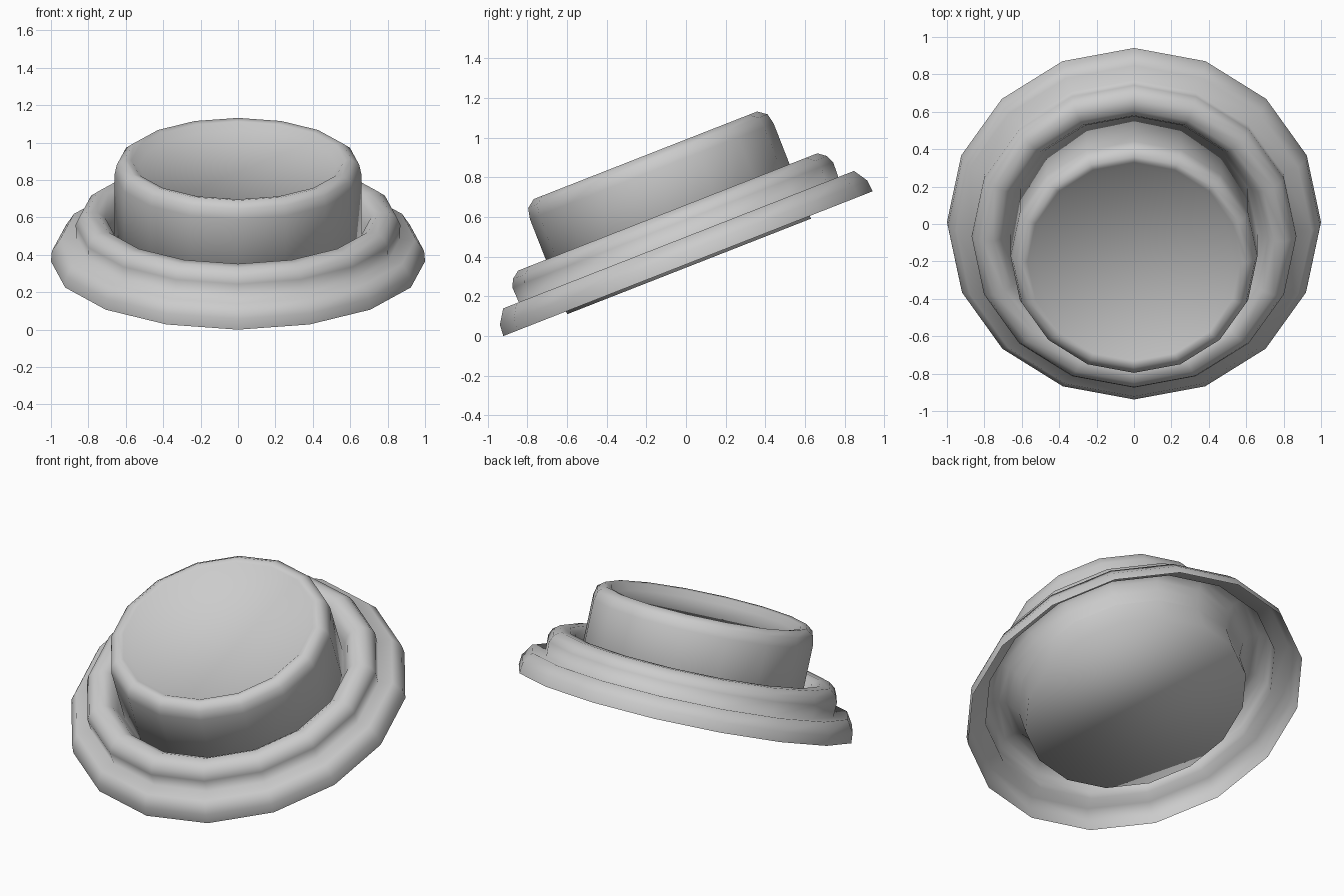
import bpy, bmesh, math
from mathutils import Matrix

if "Cube" in bpy.data.objects:
    bpy.data.objects.remove(bpy.data.objects["Cube"])

SIDES = 16
TILT = Matrix.Translation((0, 0.01, 0.365)) @ Matrix.Rotation(math.radians(21.4), 4, 'X')

grey = bpy.data.materials.new("light grey")
grey.use_nodes = True
colour = (0.6, 0.6, 0.6, 1)
grey.diffuse_color = colour
grey.node_tree.nodes["Principled BSDF"].inputs["Base Color"].default_value = colour


def lathe(name, profile, capped=False):
    """Turn a (radius, height) profile around the tilted axis."""
    bm = bmesh.new()
    rings = []
    for radius, height in profile:
        angles = [2 * math.pi * i / SIDES for i in range(SIDES)]
        rings.append([bm.verts.new((radius * math.cos(a), radius * math.sin(a), height))
                      for a in angles])
    for low, high in zip(rings, rings[1:]):
        for i in range(SIDES):
            j = (i + 1) % SIDES
            bm.faces.new((low[i], low[j], high[j], high[i]))
    if capped:
        bm.faces.new(rings[0][::-1])
        bm.faces.new(rings[-1])
    for face in bm.faces:
        face.smooth = True
    bm.transform(TILT)
    mesh = bpy.data.meshes.new(name)
    bm.to_mesh(mesh)
    bm.free()
    mesh.materials.append(grey)
    obj = bpy.data.objects.new(name, mesh)
    bpy.context.collection.objects.link(obj)
    return obj


# Stepped collar, open underneath: wide flange, raised ring, inner wall
lathe("collar", [(1.0, 0), (0.995, 0.06), (0.95, 0.13), (0.865, 0.125),
                 (0.868, 0.21), (0.85, 0.25), (0.81, 0.28), (0.75, 0.28),
                 (0.71, 0.25), (0.685, 0.2), (0.66, 0.14)])

# Button with a rounded rim and a shallow dished top
lathe("button", [(0.66, -0.015), (0.66, 0.5), (0.648, 0.555), (0.605, 0.587),
                 (0.57, 0.58), (0.53, 0.545)], capped=True)
